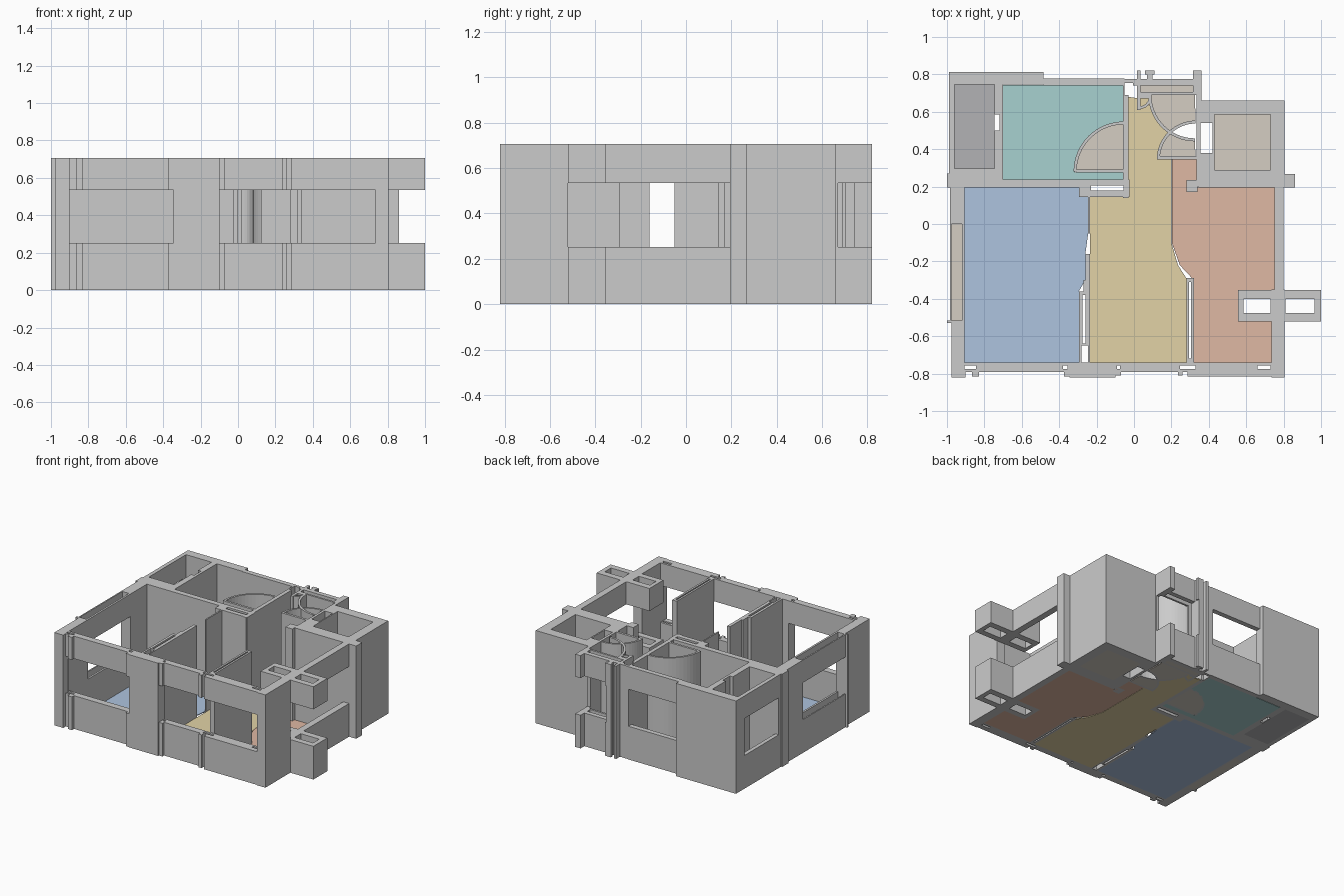
import bpy, bmesh
from math import cos, sin, radians

if "Cube" in bpy.data.objects:
    bpy.data.objects.remove(bpy.data.objects["Cube"])

LEVELS = [0.0, 0.253, 0.535, 0.707]      # floor, sill, lintel, wall top
FLOOR_T = 0.006

# Wall footprints as (x0, x1, y0, y1)
outer = [
    (-.99, -.485, .745, .812), (-.485, -.05, .74, .778),            # back left
    (-.99, -.96, .29, .75), (-.99, -.7, .195, .297), (-1, -.98, .195, .27),
    (-.985, -.905, -.52, .2), (-.975, -.905, -.82, -.52),           # left
    (-1, -.975, -.53, -.515),
    (-.975, .805, -.79, -.74), (-.975, -.9, -.82, -.74),            # front
    (-.865, -.83, -.815, -.79), (-.375, -.34, -.815, -.79),
    (-.345, -.1, -.82, -.79), (-.1, -.07, -.81, -.79),
    (.235, .26, -.81, -.79), (.285, .735, -.815, -.79),
    (.735, .805, -.82, -.35), (.75, .8, -.36, .2),                  # right
    (.555, 1, -.52, -.352),
    (.345, .805, .195, .66), (.8, .86, .195, .268),                 # corner room
]
inner = [
    (-.745, -.7, .29, .75), (-.7, -.06, .195, .237),
    (-.295, -.025, .145, .237), (-.245, -.235, -.05, .145),
    (-.26, -.235, -.31, -.16), (-.295, -.235, -.74, -.36), (-.27, -.235, -.36, -.3),
    (.28, .32, -.74, -.29), (-.06, -.03, .14, .76),
    (-.31, -.06, .275, .292), (.135, .345, .345, .363),
    (.335, .36, .2, .82), (.28, .34, .17, .235),
]
alcove = [
    (-.06, .35, .74, .775), (.02, .34, .69, .705), (.015, .035, .61, .82),
    (.07, .1, .775, .82), (.06, .11, .8, .82), (.315, .355, .69, .82), (.035, .085, .67, .69),
]
# Shafts through the whole height
shafts = [
    (-.975, -.92, -.515, 0), (-.23, -.055, .18, .205), (-.28, -.245, -.74, -.65),
    (-.275, -.26, -.64, -.38), (.295, .305, -.72, -.31), (-.05, -.005, .69, .755),
    (.355, .42, .38, .54), (.43, .73, .29, .585), (.585, .73, -.475, -.4),
    (.81, .965, -.475, -.4), (-.905, -.845, -.775, -.757), (-.38, -.355, -.775, -.757),
    (-.09, -.075, -.775, -.757), (.245, .33, -.775, -.757), (.66, .73, -.775, -.757),
    (-.75, -.72, .5, .585),
]
# Openings between sill and lintel
windows = [
    (-.9, -.345, -.83, -.74), (-.1, .735, -.83, -.74), (.555, .735, -.53, -.35),
    (.735, 1, -.52, -.35), (.745, .81, -.35, .195), (-.485, -.06, .74, .83),
    (.1, .36, .67, .83), (-1, -.955, .297, .71), (-1, -.9, -.515, 0),
]


def finish(bm, name, mat=None):
    bmesh.ops.recalc_face_normals(bm, faces=bm.faces[:])
    me = bpy.data.meshes.new(name)
    bm.to_mesh(me)
    bm.free()
    ob = bpy.data.objects.new(name, me)
    bpy.context.collection.objects.link(ob)
    if mat:
        me.materials.append(mat)
    return ob


def build_walls():
    solids = outer + inner + alcove
    every = solids + shafts + windows
    xs = sorted({v for r in every for v in r[:2]})
    ys = sorted({v for r in every for v in r[2:]})
    zs = LEVELS

    def hit(rects, x, y):
        return any(a < x < b and c < y < d for a, b, c, d in rects)

    filled = set()
    for i in range(len(xs) - 1):
        for j in range(len(ys) - 1):
            x, y = (xs[i] + xs[i + 1]) / 2, (ys[j] + ys[j + 1]) / 2
            if hit(solids, x, y) and not hit(shafts, x, y):
                filled |= {(i, j, 0), (i, j, 2)}
                if not hit(windows, x, y):
                    filled.add((i, j, 1))
    bm = bmesh.new()
    cache = {}

    def vert(k):
        if k not in cache:
            cache[k] = bm.verts.new((xs[k[0]], ys[k[1]], zs[k[2]]))
        return cache[k]

    # Only faces between filled and empty cells are kept
    for cell in filled:
        for axis in range(3):
            for side in (0, 1):
                n = list(cell)
                n[axis] += 2 * side - 1
                if tuple(n) in filled:
                    continue
                u, w = (axis + 1) % 3, (axis + 2) % 3
                quad = []
                for du, dw in ((0, 0), (1, 0), (1, 1), (0, 1)):
                    c = list(cell)
                    c[axis] += side
                    c[u] += du
                    c[w] += dw
                    quad.append(vert(tuple(c)))
                bm.faces.new(quad if side else quad[::-1])
    bmesh.ops.dissolve_limit(bm, angle_limit=radians(1), verts=bm.verts[:], edges=bm.edges[:])
    finish(bm, "walls")


def arc(cx, cy, r, a0, a1, n=12):
    return [(cx + r * cos(radians(a0 + (a1 - a0) * i / n)),
             cy + r * sin(radians(a0 + (a1 - a0) * i / n))) for i in range(n + 1)]


def prism(name, pts, height, mat=None):
    bm = bmesh.new()
    face = bm.faces.new([bm.verts.new((x, y, 0)) for x, y in pts])
    out = bmesh.ops.extrude_face_region(bm, geom=[face], use_keep_orig=True)
    for v in out["geom"]:
        if isinstance(v, bmesh.types.BMVert):
            v.co.z = height
    return finish(bm, name, mat)


def material(name, r, g, b):
    m = bpy.data.materials.new(name)
    m.diffuse_color = (r, g, b, 1)
    m.use_nodes = True
    m.node_tree.nodes["Principled BSDF"].inputs["Base Color"].default_value = m.diffuse_color
    return m


def rect(x0, x1, y0, y1):
    return [(x0, y0), (x1, y0), (x1, y1), (x0, y1)]


build_walls()

# Curved door-swing walls
A, B, C = (-.055, .28, .26), (.325, .69, .24), (.33, .345, .2)
for name, (cx, cy, r), a0, a1 in (("bath_curve", A, 90, 180), ("alcove_curve", B, 180, 270),
                                  ("hall_curve", C, 90, 180)):
    prism(name, arc(cx, cy, r + .008, a0, a1, 16) + arc(cx, cy, r - .008, a1, a0, 16), LEVELS[-1])
prism("hall_small_curve", arc(.03, .68, .065, 270, 360, 6) + arc(.03, .68, .05, 360, 270, 6), LEVELS[-1])

# Room floors
blue = material("blue_floor", .42, .55, .74)
yellow = material("yellow_floor", .76, .65, .38)
red = material("red_floor", .74, .48, .37)
teal = material("teal_floor", .39, .64, .63)
dark = material("dark_floor", .45, .45, .46)
beige = material("beige_floor", .66, .61, .54)

prism("blue_floor", [(-.905, -.74), (-.295, -.74), (-.295, -.36), (-.26, -.3), (-.26, -.16),
                     (-.245, -.05), (-.245, .145), (-.295, .15), (-.295, .195), (-.905, .195)], FLOOR_T, blue)
prism("yellow_floor", [(-.235, -.74), (.28, -.74), (.28, -.29), (.235, -.22), (.2, -.1), (.2, .345),
                       (.135, .345)] + arc(*C, 180, 133.8, 6) + arc(*B, 235.5, 180, 8)[1:]
      + [(.035, .67), (-.03, .68), (-.03, .145), (-.235, .145)], FLOOR_T, yellow)
prism("red_floor", [(.32, -.74), (.735, -.74), (.735, -.52), (.555, -.52), (.555, -.352), (.75, -.352),
                    (.75, .195), (.34, .195), (.335, .345), (.202, .345), (.202, -.1), (.245, -.22),
                    (.32, -.3)], FLOOR_T, red)
prism("teal_floor", [(-.7, .237), (-.06, .237), (-.06, .275), (-.315, .275)] + arc(*A, 180, 90)
      + [(-.06, .742), (-.7, .742)], FLOOR_T, teal)
prism("dark_floor", rect(-.96, -.745, .297, .745), FLOOR_T, dark)
prism("bath_door_floor", [A[:2]] + arc(*A, 90, 180), FLOOR_T, beige)
prism("alcove_door_floor", [B[:2]] + arc(*B, 180, 235.5, 8) + arc(*C, 133.8, 90, 6)[1:], FLOOR_T, beige)
prism("hall_door_floor", [C[:2]] + arc(*B, 270, 235.5, 8) + arc(*C, 133.8, 180, 6)[1:], FLOOR_T, beige)
prism("corner_room_floor", rect(.43, .73, .29, .585), FLOOR_T, beige)
prism("alcove_strip_floor", rect(.035, .315, .705, .74), FLOOR_T, beige)
prism("left_window_floor", rect(-.975, -.92, -.515, 0), FLOOR_T, beige)
